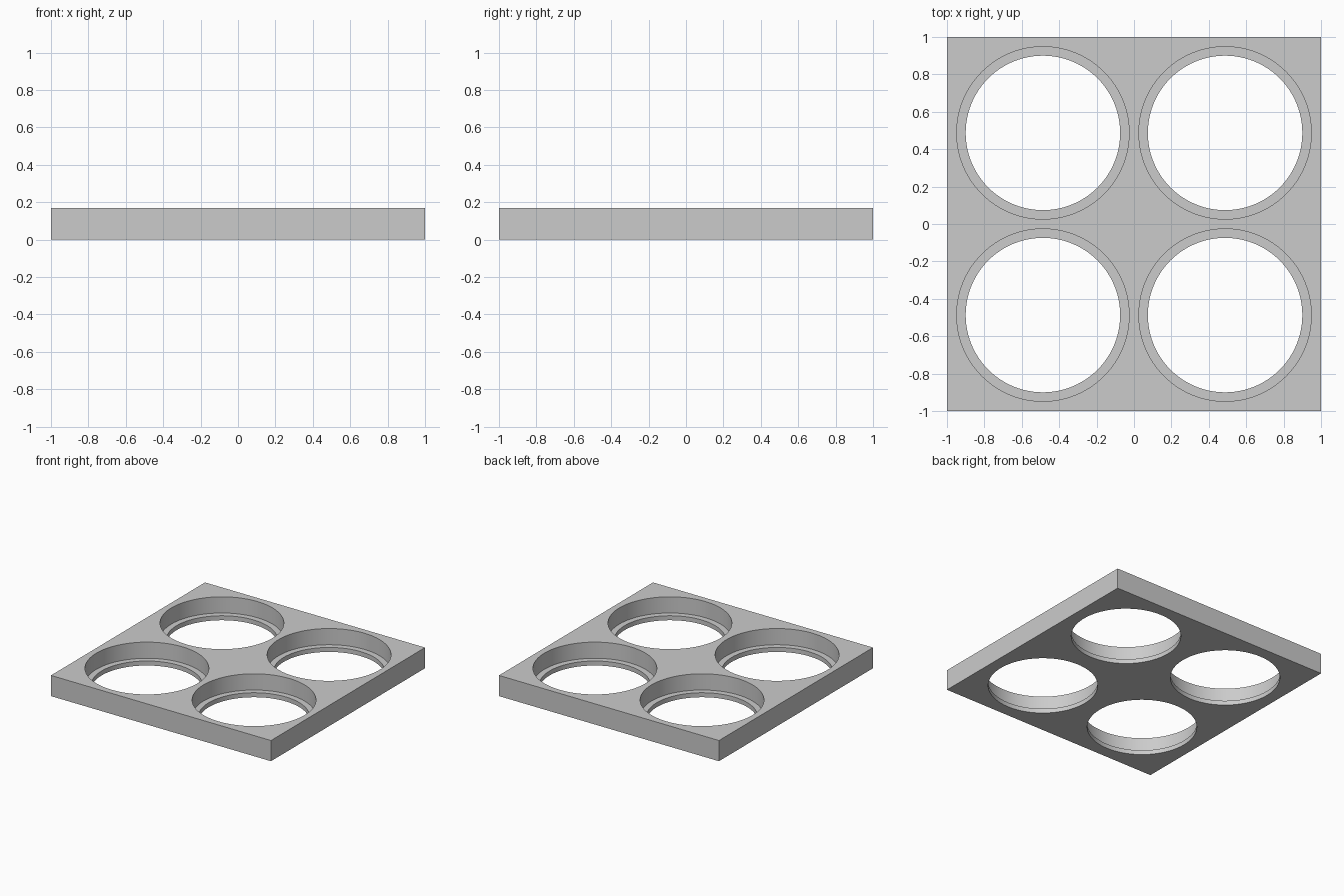
import bpy, bmesh, math

HEIGHT, LEDGE_Z = 0.17, 0.037
OUTER_R, INNER_R, OFFSET = 0.461, 0.413, 0.487
SEGMENTS = 96

cube = bpy.data.objects.get("Cube")
if cube:
    bpy.data.objects.remove(cube, do_unlink=True)

grey = bpy.data.materials.new("plain_grey")
grey.use_nodes = True
colour = (0.6, 0.6, 0.6, 1)
grey.diffuse_color = colour
grey.node_tree.nodes["Principled BSDF"].inputs["Base Color"].default_value = colour


def add_object(name, bm):
    bmesh.ops.recalc_face_normals(bm, faces=bm.faces)
    mesh = bpy.data.meshes.new(name)
    bm.to_mesh(mesh)
    bm.free()
    mesh.materials.append(grey)
    obj = bpy.data.objects.new(name, mesh)
    bpy.context.collection.objects.link(obj)
    return obj


# Square plate
bm = bmesh.new()
bmesh.ops.create_cube(bm, size=1)
bmesh.ops.scale(bm, vec=(2, 2, HEIGHT), verts=bm.verts)
bmesh.ops.translate(bm, vec=(0, 0, HEIGHT / 2), verts=bm.verts)
plate = add_object("tray_plate", bm)

# Four stepped round cutters: a wide recess over a narrower through hole
profile = [(INNER_R, -0.1), (INNER_R, LEDGE_Z), (OUTER_R, LEDGE_Z), (OUTER_R, HEIGHT + 0.1)]
bm = bmesh.new()
for cx in (-OFFSET, OFFSET):
    for cy in (-OFFSET, OFFSET):
        rings = []
        for r, z in profile:
            angles = [math.tau * i / SEGMENTS for i in range(SEGMENTS)]
            rings.append([bm.verts.new((cx + r * math.cos(a), cy + r * math.sin(a), z))
                          for a in angles])
        for low, high in zip(rings, rings[1:]):
            for i in range(SEGMENTS):
                j = (i + 1) % SEGMENTS
                bm.faces.new((low[i], low[j], high[j], high[i]))
        bm.faces.new(rings[0])
        bm.faces.new(rings[-1])
cutter = add_object("hole_cutter", bm)
cutter.hide_render = True

# Cut the holes, then drop the cutter
cut = plate.modifiers.new("holes", "BOOLEAN")
cut.operation = "DIFFERENCE"
cut.solver = "EXACT"
cut.object = cutter
bpy.ops.object.select_all(action="DESELECT")
plate.select_set(True)
bpy.context.view_layer.objects.active = plate
bpy.ops.object.modifier_apply(modifier=cut.name)
bpy.data.objects.remove(cutter, do_unlink=True)

# Smooth round walls, sharp rims
bpy.ops.object.shade_smooth_by_angle(angle=math.radians(30))
